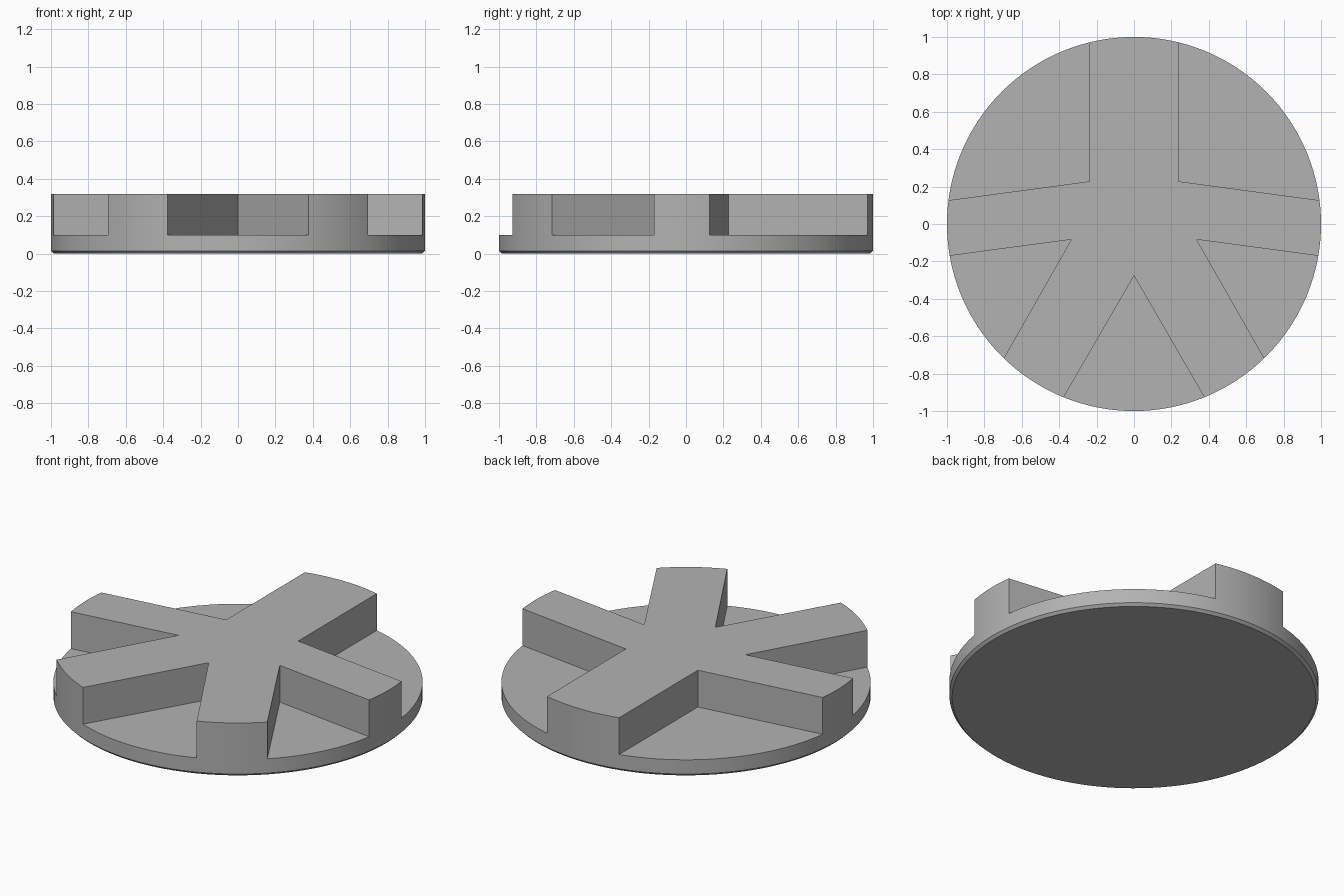
import bpy, bmesh, math
from mathutils import Vector

cube = bpy.data.objects.get("Cube")
if cube:
    bpy.data.objects.remove(cube, do_unlink=True)

HEIGHT, FLOOR, CHAMFER, SIDES = 0.32, 0.10, 0.015, 128

grey = bpy.data.materials.new("plain grey")
grey.use_nodes = True
colour = (0.45, 0.45, 0.45, 1)
grey.diffuse_color = colour
grey.node_tree.nodes["Principled BSDF"].inputs["Base Color"].default_value = colour


def make_object(name, bm):
    bmesh.ops.recalc_face_normals(bm, faces=bm.faces)
    mesh = bpy.data.meshes.new(name)
    bm.to_mesh(mesh)
    bm.free()
    mesh.materials.append(grey)
    obj = bpy.data.objects.new(name, mesh)
    bpy.context.collection.objects.link(obj)
    return obj


def extrude_outline(bm, points, bottom, top):
    face = bm.faces.new([bm.verts.new((x, y, bottom)) for x, y in points])
    grown = bmesh.ops.extrude_face_region(bm, geom=[face])["geom"]
    verts = [v for v in grown if isinstance(v, bmesh.types.BMVert)]
    bmesh.ops.translate(bm, verts=verts, vec=(0, 0, top - bottom))


# Round body with a fine chamfer around the underside
bm = bmesh.new()
angles = [math.tau * i / SIDES for i in range(SIDES)]
extrude_outline(bm, [(math.cos(a), math.sin(a)) for a in angles], 0, HEIGHT)
rim = [e for e in bm.edges if all(v.co.z < 0.001 for v in e.verts)]
bmesh.ops.bevel(bm, geom=rim, offset=CHAMFER, segments=1, affect='EDGES')
body = make_object("five_arm_disc", bm)

# Pockets between the arms: inner corner and the two points where its walls meet the rim
back = ((0.238, 0.228), (0.238, 0.971), (0.99, 0.127))
side = ((0.335, -0.083), (0.985, -0.17), (0.695, -0.715))
front = ((0, -0.277), (0.375, -0.925), (-0.375, -0.925))


def add_pocket(bm, pocket, mirror=1):
    corner, first, second = (Vector((x * mirror, y)) for x, y in pocket)
    a, b = (first - corner) * 1.5, (second - corner) * 1.5
    extrude_outline(bm, [corner, corner + a, corner + a + b, corner + b], FLOOR, 0.5)


bm = bmesh.new()
add_pocket(bm, front)
for mirror in (1, -1):
    add_pocket(bm, back, mirror)
    add_pocket(bm, side, mirror)
cutter = make_object("pocket_cutter", bm)
cutter.hide_render = True

# Cut the pockets, then drop the cutter
cut = body.modifiers.new("pockets", 'BOOLEAN')
cut.operation = 'DIFFERENCE'
cut.solver = 'EXACT'
cut.use_self = True
cut.object = cutter
bpy.ops.object.select_all(action='DESELECT')
body.select_set(True)
bpy.context.view_layer.objects.active = body
bpy.ops.object.modifier_apply(modifier=cut.name)
bpy.data.objects.remove(cutter, do_unlink=True)
bpy.ops.object.shade_smooth_by_angle(angle=math.radians(25))
